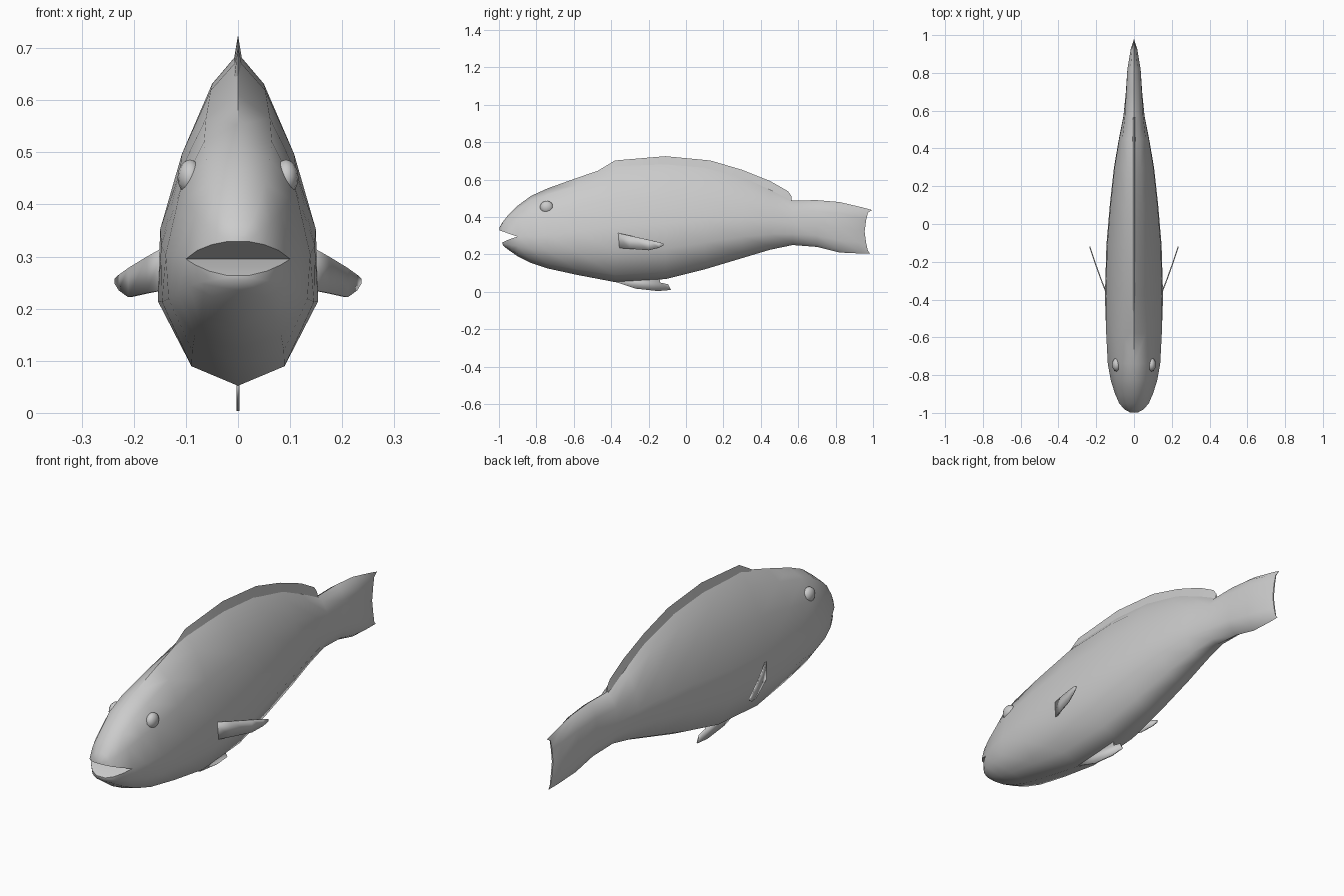
import bpy, bmesh, math

if "Cube" in bpy.data.objects:
    bpy.data.objects.remove(bpy.data.objects["Cube"])

grey = bpy.data.materials.new("fish grey")
grey.diffuse_color = (0.6, 0.6, 0.6, 1)
grey.use_nodes = True
grey.node_tree.nodes["Principled BSDF"].inputs["Base Color"].default_value = grey.diffuse_color


def finish(name, bm, angle=60):
    bmesh.ops.recalc_face_normals(bm, faces=bm.faces)
    me = bpy.data.meshes.new(name)
    bm.to_mesh(me)
    bm.free()
    me.materials.append(grey)
    ob = bpy.data.objects.new(name, me)
    bpy.context.collection.objects.link(ob)
    bpy.ops.object.select_all(action='DESELECT')
    ob.select_set(True)
    bpy.context.view_layer.objects.active = ob
    bpy.ops.object.shade_smooth_by_angle(angle=math.radians(angle))
    return ob


# Half sections from back ridge to keel: (width ratio, height ratio)
HEAD = [(0, 1), (.52, .93), (.82, .72), (1, .39), (.93, .2), (.6, .05), (0, 0)]
TRUNK = [(0, 1), (.34, .906), (.70, .71), (.97, .48), (1, .26), (.58, .06), (0, 0)]
TAIL = [(0, 1), (.55, .94), (1, .78), (1, .5), (1, .24), (.55, .06), (0, 0)]


def mix(a, b, f):
    return [(p[0] + (q[0] - p[0]) * f, p[1] + (q[1] - p[1]) * f) for p, q in zip(a, b)]


def section(y):
    if y < -.38:
        return mix(HEAD, TRUNK, (y + .9) / .52)
    return mix(TRUNK, TAIL, min(max((y - .35) / .4, 0), 1))


# Body stations: y, top, bottom, half width
STATIONS = [
    (-.9, .46, .19, .1), (-.83, .512, .155, .123), (-.74, .553, .125, .14),
    (-.58, .61, .09, .15), (-.38, .678, .052, .154), (-.11, .69, .068, .146),
    (.1, .672, .12, .128), (.3, .62, .18, .106), (.45, .552, .225, .08),
    (.57, .488, .25, .056), (.7, .49, .24, .043), (.82, .48, .21, .035),
    (.93, .452, .205, .018), (.985, .437, .205, .003)]

bm = bmesh.new()


def ring(y, pts, notch=0):
    """Full loop from a half section of (x, z) points, ridge to keel."""
    right, left = [], []
    for i, (x, z) in enumerate(pts):
        yy = y - notch * (1 - abs(i - 3) / 3) ** .8 + (.01 if notch and i == 0 else 0)
        right.append(bm.verts.new((x, yy, z)))
        left.append(right[-1] if x == 0 else bm.verts.new((-x, yy, z)))
    return right, left


def bridge(a, b):
    for s in (0, 1):
        for i in range(len(a[s]) - 1):
            bm.faces.new((a[s][i], a[s][i + 1], b[s][i + 1], b[s][i]))


def cap(r):
    bm.faces.new(list(dict.fromkeys(r[0] + r[1][::-1])))


# Body and tail
rings = []
for y, top, bot, w in STATIONS:
    pts = [(u * w, bot + t * (top - bot)) for u, t in section(y)]
    rings.append(ring(y, pts, .03 if y > .95 else .01 if y > .9 else 0))
for a, b in zip(rings, rings[1:]):
    bridge(a, b)
for i in range(6):
    loop = [rings[-1][0][i], rings[-1][0][i + 1], rings[-1][1][i + 1], rings[-1][1][i]]
    bm.faces.new(list(dict.fromkeys(loop)))

# Jaws: y, outer edge height, mouth edge height, half width
UPPER = [(-.95, .412, .312, .078), (-.982, .37, .323, .05), (-.998, .342, .329, .02)]
LOWER = [(-.935, .214, .284, .082), (-.965, .236, .272, .055), (-.982, .254, .264, .022)]
for jaw, half in ((UPPER, slice(0, 4)), (LOWER, slice(3, 7))):
    prev = tuple(s[half] for s in rings[0])
    prof = HEAD[half]
    t0, t1 = prof[0][1], prof[-1][1]
    for y, outer, inner, w in jaw:
        hi, lo = max(outer, inner), min(outer, inner)
        cur = ring(y, [(u * w, lo + (t - t1) / (t0 - t1) * (hi - lo)) for u, t in prof])
        bridge(prev, cur)
        k = -1 if jaw is UPPER else 0
        bm.faces.new((prev[0][k], prev[1][k], cur[1][k], cur[0][k]))
        prev = cur
    cap(prev)
finish("body", bm, 55)


def fin(name, pts, thick):
    """Thin plate with the given outline."""
    m = bmesh.new()
    m.faces.new([m.verts.new(p) for p in pts])
    ob = finish(name, m, 30)
    mod = ob.modifiers.new("thickness", 'SOLIDIFY')
    mod.thickness = thick
    mod.offset = 0
    return ob


# Dorsal fin, slim wedge along the back
m = bmesh.new()
CREST = [(-.5, .63, .61), (-.38, .702, .65), (-.11, .725, .66), (.13, .702, .64),
         (.3, .652, .59), (.45, .592, .53), (.545, .538, .48), (.565, .51, .47)]
prev = None
for y, z, base in CREST:
    cur = [m.verts.new(p) for p in ((-.011, y, base), (0, y, z), (.011, y, base))]
    if prev:
        for i in range(2):
            m.faces.new((prev[i], prev[i + 1], cur[i + 1], cur[i]))
    else:
        m.faces.new(cur)
    prev = cur
m.faces.new(prev)
finish("dorsal_fin", m, 40)

# Belly fin on the keel
fin("belly_fin", [(0, y, z) for y, z in (
    (-.4, .06), (-.27, .017), (-.15, .004), (-.08, .01), (-.095, .04),
    (-.14, .05), (-.14, .08), (-.3, .08))], .006)

# Paired side fins (bent plates) and eyes
for s, side in ((1, "right"), (-1, "left")):
    m = bmesh.new()
    rows = [(.14, -.38, .318, .236), (.172, -.3, .3, .23), (.208, -.2, .278, .222),
            (.226, -.145, .265, .235), (.234, -.12, .258, .248)]
    vs = [[m.verts.new((s * x, y, z)) for z in (a, b)] for x, y, a, b in rows]
    for a, b in zip(vs, vs[1:]):
        m.faces.new((a[0], a[1], b[1], b[0]))
    ob = finish(side + "_side_fin", m)
    mod = ob.modifiers.new("thickness", 'SOLIDIFY')
    mod.thickness = .006
    mod.offset = 0

    m = bmesh.new()
    bmesh.ops.create_uvsphere(m, u_segments=12, v_segments=8, radius=1)
    for v in m.verts:
        v.co = (s * .092 + v.co.x * .024, -.745 + v.co.y * .036, .452 + v.co.z * .034)
    finish(side + "_eye", m, 80)
